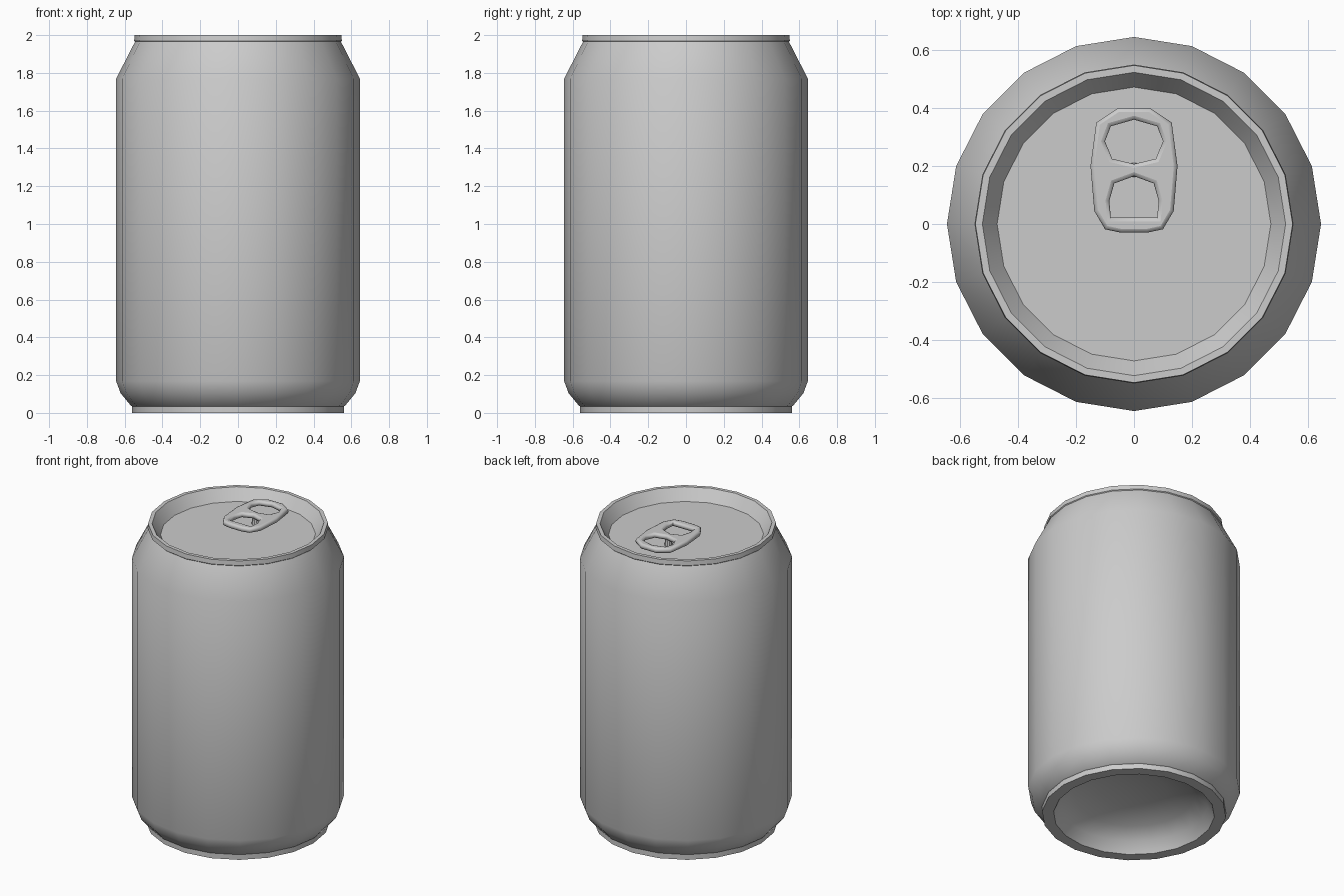
import bpy, bmesh, math

if "Cube" in bpy.data.objects:
    bpy.data.objects.remove(bpy.data.objects["Cube"])

SIDES = 20


def finish(obj, angle=32):
    bpy.ops.object.select_all(action='DESELECT')
    obj.select_set(True)
    bpy.context.view_layer.objects.active = obj
    bpy.ops.object.shade_smooth_by_angle(angle=math.radians(angle))


def lathe(name, profile, sides, centre=(0, 0)):
    """Revolve (radius, z) points; radius 0 ends close the surface."""
    bm = bmesh.new()
    verts = [bm.verts.new((r, 0, z)) for r, z in profile]
    edges = [bm.edges.new(pair) for pair in zip(verts, verts[1:])]
    bmesh.ops.spin(bm, geom=verts + edges, cent=(0, 0, 0), axis=(0, 0, 1),
                   angle=2 * math.pi, steps=sides)
    bmesh.ops.remove_doubles(bm, verts=bm.verts, dist=1e-4)
    bmesh.ops.recalc_face_normals(bm, faces=bm.faces)
    mesh = bpy.data.meshes.new(name)
    bm.to_mesh(mesh)
    bm.free()
    obj = bpy.data.objects.new(name, mesh)
    obj.location = (*centre, 0)
    bpy.context.collection.objects.link(obj)
    finish(obj)
    return obj


# Can: domed underside, foot, wall, neck, rim and sunken lid
lathe("can_body", [
    (0, 0.18), (0.20, 0.165), (0.36, 0.125), (0.45, 0.07), (0.49, 0),
    (0.56, 0), (0.56, 0.035), (0.567, 0.038), (0.622, 0.105), (0.645, 0.168),
    (0.645, 1.77), (0.545, 1.965), (0.55, 1.97), (0.547, 2.0),
    (0.523, 2.0), (0.472, 1.925), (0, 1.925)], SIDES)

# Pull tab: rounded plate with two holes, given as right-hand halves
outer = [(0.055, 0.40), (0.13, 0.35), (0.15, 0.20), (0.137, 0.045),
         (0.10, -0.018), (0.045, -0.03)]
finger_hole = [(0, 0.36), (0.08, 0.337), (0.10, 0.285), (0.075, 0.225), (0, 0.207)]
rivet_hole = [(0, 0.165), (0.068, 0.14), (0.085, 0.08), (0.08, 0.022)]

curve = bpy.data.curves.new("pull_tab", 'CURVE')
curve.dimensions = '2D'
curve.fill_mode = 'BOTH'
curve.extrude = 0.004
curve.bevel_depth = 0.013
curve.bevel_resolution = 1
curve.offset = -0.013
for half in (outer, finger_hole, rivet_hole):
    loop = half + [(-x, y) for x, y in reversed(half) if x > 0]
    spline = curve.splines.new('POLY')
    spline.points.add(len(loop) - 1)
    for point, (x, y) in zip(spline.points, loop):
        point.co = (x, y, 0, 1)
    spline.use_cyclic_u = True
tab = bpy.data.objects.new("pull_tab", curve)
tab.location.z = 1.979
bpy.context.collection.objects.link(tab)
bpy.ops.object.select_all(action='DESELECT')
tab.select_set(True)
bpy.context.view_layer.objects.active = tab
bpy.ops.object.convert(target='MESH')
finish(bpy.context.view_layer.objects.active, 50)

# Rivet joining the tab to the lid
lathe("tab_rivet", [(0.025, 1.925), (0.018, 1.97), (0, 1.97)], 10, (0, 0.186))
